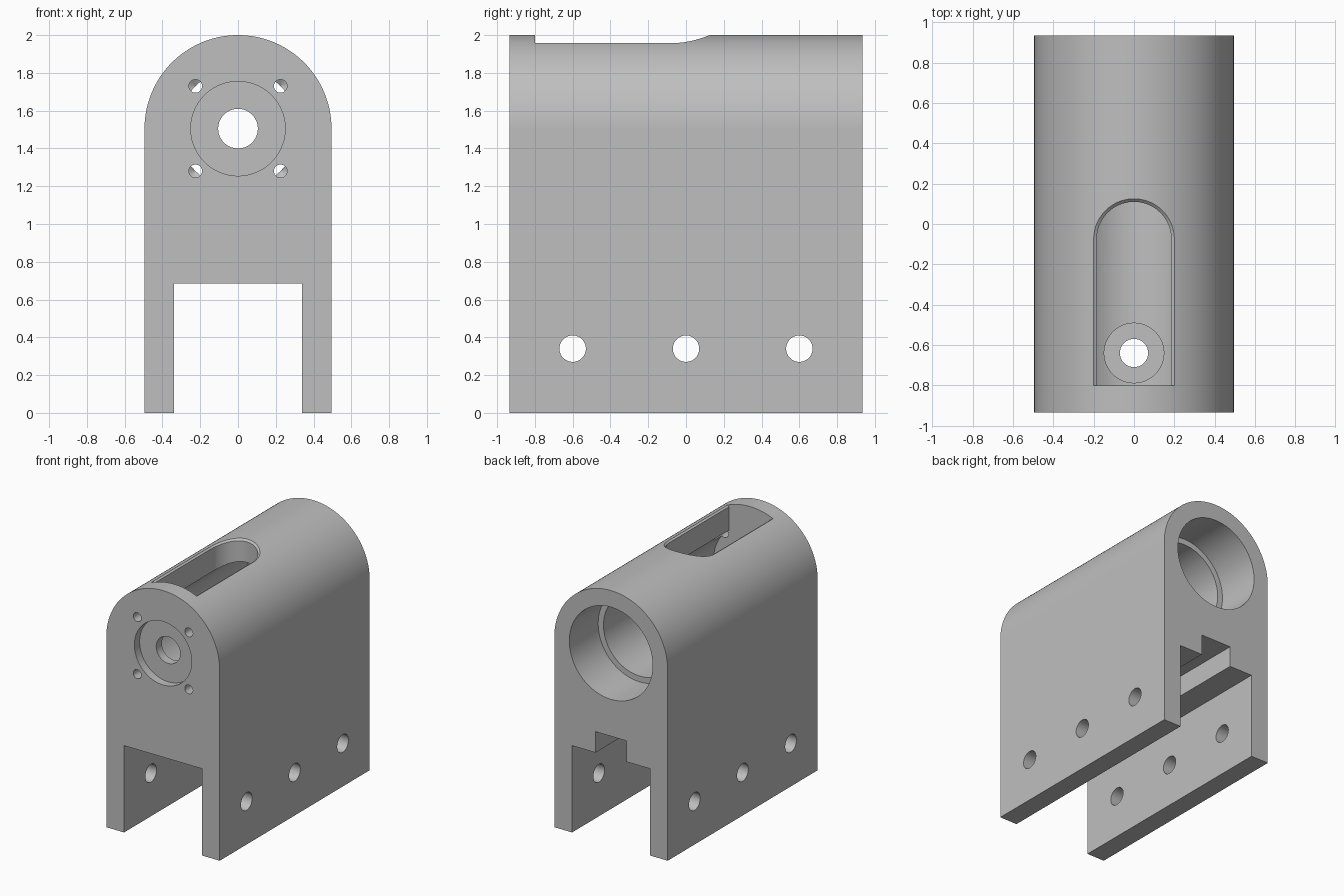
import bpy, bmesh, math
from mathutils import Matrix, Vector

if "Cube" in bpy.data.objects:
    bpy.data.objects.remove(bpy.data.objects["Cube"], do_unlink=True)

HALF_W, HALF_L = 0.495, 0.935      # body half width and half length
AXIS_Z = 2 - HALF_W                # height of the bore axis
FRONT_WALL = -0.8                  # inner face of the front wall

grey = bpy.data.materials.new("plain grey")
grey.use_nodes = True
grey.diffuse_color = (0.52, 0.52, 0.52, 1)
grey.node_tree.nodes["Principled BSDF"].inputs["Base Color"].default_value = grey.diffuse_color


def make_object(name, bm):
    bmesh.ops.recalc_face_normals(bm, faces=bm.faces)
    mesh = bpy.data.meshes.new(name)
    bm.to_mesh(mesh)
    bm.free()
    mesh.materials.append(grey)
    obj = bpy.data.objects.new(name, mesh)
    bpy.context.collection.objects.link(obj)
    return obj


def loft(name, rings):
    """Closed solid through rings of equal point count."""
    bm = bmesh.new()
    loops = [[bm.verts.new(p) for p in ring] for ring in rings]
    n = len(loops[0])
    for a, b in zip(loops, loops[1:]):
        for i in range(n):
            j = (i + 1) % n
            bm.faces.new((a[i], a[j], b[j], b[i]))
    bm.faces.new(loops[0])
    bm.faces.new(loops[-1])
    return make_object(name, bm)


def box(name, x, y0, y1, z0, z1):
    corners = [(-x, z0), (x, z0), (x, z1), (-x, z1)]
    return loft(name, [[(px, y, pz) for px, pz in corners] for y in (y0, y1)])


def lathe(name, axis, centre, profile, segments=64):
    """Round solid along an axis; profile holds (position, radius) pairs."""
    k = "xyz".index(axis)
    rings = []
    for pos, r in profile:
        ring = []
        for i in range(segments):
            t = 2 * math.pi * (i + 0.5) / segments
            p = Vector(centre)
            p[k] = pos
            p[(k + 1) % 3] += r * math.cos(t)
            p[(k + 2) % 3] += r * math.sin(t)
            ring.append(p)
        rings.append(ring)
    return loft(name, rings)


def arch_z(x):
    return AXIS_Z + math.sqrt(HALF_W ** 2 - x ** 2)


def slot_outline(r):
    """Straight at the front wall, half round at the rear."""
    arc = [math.pi * i / 40 for i in range(41)]
    return ([(r, FRONT_WALL)] + [(r * math.cos(t), r * math.sin(t) - 0.075) for t in arc]
            + [(-r, FRONT_WALL)])


# Body: upright block with a half-round top
arc = [math.pi * i / 72 for i in range(73)]
outline = [(HALF_W, 0)] + [(HALF_W * math.cos(t), AXIS_Z + HALF_W * math.sin(t)) for t in arc]
outline.append((-HALF_W, 0))
body = loft("housing_body", [[(x, y, z) for x, z in outline] for y in (-HALF_L, HALF_L)])

on_axis = (0, 0, AXIS_Z)
cutters = [
    # Channel between the legs and the groove in its roof
    box("leg_channel", 0.34, -1.2, 1.2, -0.3, 0.685),
    box("roof_groove", 0.135, FRONT_WALL, 1.2, 0.6, 0.85),
    # Stepped bore from the rear
    lathe("stepped_bore", "y", on_axis,
          [(FRONT_WALL, 0.318), (0.575, 0.318), (0.575, 0.364), (1.2, 0.364)], 96),
    # Front recess and shaft hole
    lathe("front_recess", "y", on_axis, [(-1.2, 0.25), (-0.87, 0.25)]),
    lathe("shaft_hole", "y", on_axis, [(-1.2, 0.105), (-0.7, 0.105)]),
    # Seat and drain hole in the bore floor
    lathe("floor_seat", "z", (0, -0.64, 0), [(1.165, 0.148), (1.4, 0.148)]),
    lathe("floor_hole", "z", (0, -0.64, 0), [(0.5, 0.07), (1.4, 0.07)], 48),
]

# Top window with a softened rim
window_rings = []
for r, height in ((0.185, lambda x: AXIS_Z), (0.185, lambda x: arch_z(x) - 0.015),
                  (0.215, lambda x: arch_z(x) + 0.015), (0.215, lambda x: 2.3)):
    window_rings.append([(x, y, height(x)) for x, y in slot_outline(r)])
cutters.append(loft("top_window", window_rings))

# Four blind screw holes around the recess
for sx in (-1, 1):
    for sz in (-1, 1):
        cutters.append(lathe("screw_hole", "y", (sx * 0.225, 0, AXIS_Z + sz * 0.225),
                             [(-1.2, 0.035), (-0.7, 0.035), (-0.68, 0.001)], 32))

# Three cross holes through both legs
for y in (-0.6, 0, 0.6):
    cutters.append(lathe("cross_hole", "x", (0, y, 0.34), [(-1, 0.07), (1, 0.07)], 48))

bpy.context.view_layer.objects.active = body
for cutter in cutters:
    mod = body.modifiers.new("cut", "BOOLEAN")
    mod.operation, mod.solver, mod.object = "DIFFERENCE", "EXACT", cutter
    bpy.ops.object.modifier_apply(modifier=mod.name)
    bpy.data.objects.remove(cutter, do_unlink=True)

# Smooth curves, crisp edges
bpy.ops.object.select_all(action="DESELECT")
body.select_set(True)
bpy.ops.object.shade_smooth_by_angle(angle=math.radians(25))
weighted = body.modifiers.new("weighted_normals", "WEIGHTED_NORMAL")
weighted.keep_sharp = True
